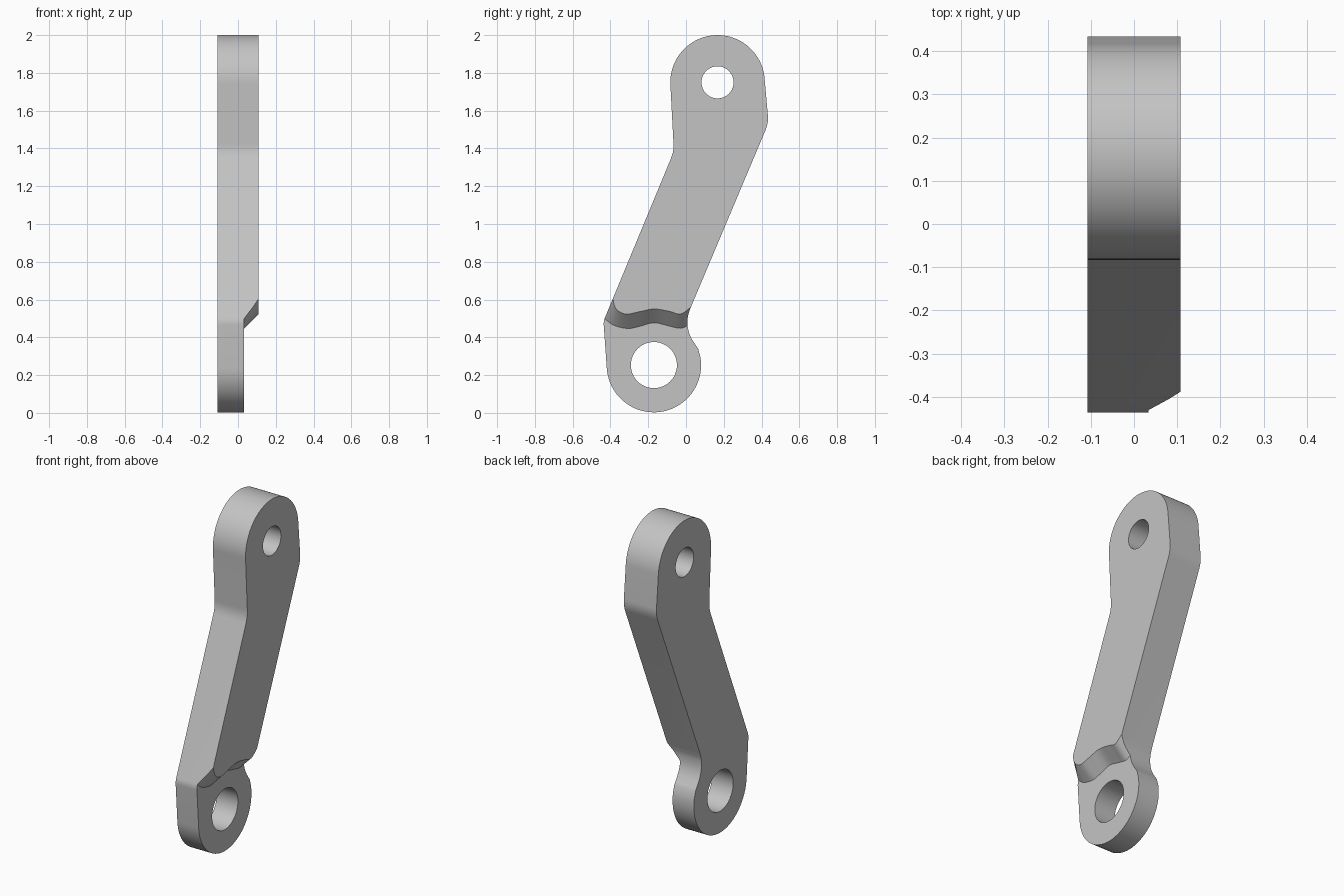
import bpy, bmesh, math
from mathutils import Vector

cube = bpy.data.objects.get("Cube")
if cube:
    bpy.data.objects.remove(cube, do_unlink=True)

BACK, STEP, FACE = -0.108, 0.033, 0.108      # thickness levels along x
TOP, LOW = (0.167, 1.75), (-0.17, 0.253)     # eye centres (y, z)
R = 0.25

grey = bpy.data.materials.new("plain grey")
grey.use_nodes = True
colour = (0.55, 0.55, 0.55, 1)
grey.diffuse_color = colour
grey.node_tree.nodes["Principled BSDF"].inputs["Base Color"].default_value = colour


def arc(c, r, a0, a1, n):
    angles = [math.radians(a0 + (a1 - a0) * i / n) for i in range(n + 1)]
    return [(c[0] + r * math.cos(a), c[1] + r * math.sin(a)) for a in angles]


def smooth(pts, n=5):
    """Flowing curve through the points."""
    p = [Vector(q) for q in pts]
    p = [2 * p[0] - p[1]] + p + [2 * p[-1] - p[-2]]
    out = []
    for a, b, c, d in zip(p, p[1:], p[2:], p[3:]):
        for i in range(n):
            t = i / n
            out.append(0.5 * (2 * b + (c - a) * t + (2 * a - 5 * b + 4 * c - d) * t * t
                              + (3 * b - a - 3 * c + d) * t ** 3))
    return [tuple(v) for v in out] + [tuple(pts[-1])]


def rounded(a, corner, b, d, n=5):
    """Corner softened over distance d along both sides."""
    a, k, b = Vector(a), Vector(corner), Vector(b)
    s, e = k + (a - k).normalized() * d, k + (b - k).normalized() * d
    return [tuple(s.lerp(k, i / n).lerp(k.lerp(e, i / n), i / n)) for i in range(n + 1)]


def loft(name, x0, prof0, x1, prof1):
    bm = bmesh.new()
    lo = [bm.verts.new((x0, y, z)) for y, z in prof0]
    hi = [bm.verts.new((x1, y, z)) for y, z in prof1]
    bm.faces.new(lo)
    bm.faces.new(hi)
    for i in range(len(lo)):
        j = (i + 1) % len(lo)
        bm.faces.new((lo[i], lo[j], hi[j], hi[i]))
    bmesh.ops.recalc_face_normals(bm, faces=bm.faces)
    mesh = bpy.data.meshes.new(name)
    bm.to_mesh(mesh)
    bm.free()
    ob = bpy.data.objects.new(name, mesh)
    mesh.materials.append(grey)
    bpy.context.collection.objects.link(ob)
    return ob


# Bent arm outline, running anticlockwise from the top eye
inner_knee, outer_knee = (-0.064, 1.385), (0.437, 1.535)
heel, waist = (-0.437, 0.485), (0.02, 0.546)
outline = arc(TOP, R, 3, 183, 48)
outline += rounded(outline[-1], inner_knee, heel, 0.04)
outline += rounded(inner_knee, heel, (-0.42, 0.25), 0.02)
outline += arc(LOW, R, 183, 370, 48)
outline += smooth([(0.064, 0.34), (0.027, 0.398), (0.01, 0.45), (0.009, 0.504), waist])
outline += rounded(waist, outer_knee, outline[0], 0.04)
arm = loft("link_arm", BACK, outline, FACE, outline)

# Recess with a wavy sloping shoulder around the lower eye
foot = smooth([(-0.437, 0.505), (-0.385, 0.465), (-0.31, 0.447), (-0.25, 0.457),
               (-0.17, 0.477), (-0.09, 0.46), (-0.03, 0.448), (0.01, 0.462)])
crest = smooth([(-0.388, 0.605), (-0.37, 0.552), (-0.32, 0.523), (-0.25, 0.535),
                (-0.17, 0.55), (-0.09, 0.538), (-0.03, 0.523), (0.02, 0.555)])
foot = [(-0.5, -0.1), (-0.5, 0.6)] + foot + [(0.15, 0.5), (0.15, -0.1)]
crest = [(-0.5, -0.1), (-0.46, 0.72)] + crest + [(0.15, 0.65), (0.15, -0.1)]
beyond = [tuple(Vector(f).lerp(Vector(c), 1.2)) for f, c in zip(foot, crest)]
cutters = [loft("recess_cutter", STEP, foot, STEP + 1.2 * (FACE - STEP), beyond)]

# Pin holes
for name, c, r in (("upper_hole_cutter", TOP, 0.085), ("lower_hole_cutter", LOW, 0.122)):
    ring = arc(c, r, 0, 360, 48)[:-1]
    cutters.append(loft(name, -0.3, ring, 0.3, ring))

for cutter in cutters:
    cutter.hide_render = True
    cutter.hide_set(True)
    mod = arm.modifiers.new(cutter.name, 'BOOLEAN')
    mod.operation, mod.solver, mod.object = 'DIFFERENCE', 'EXACT', cutter

# Bake the cuts and discard the cutters
bpy.ops.object.select_all(action='DESELECT')
arm.select_set(True)
bpy.context.view_layer.objects.active = arm
for cutter in cutters:
    bpy.ops.object.modifier_apply(modifier=cutter.name)
    bpy.data.objects.remove(cutter, do_unlink=True)
bpy.ops.object.shade_smooth_by_angle(angle=math.radians(25))
